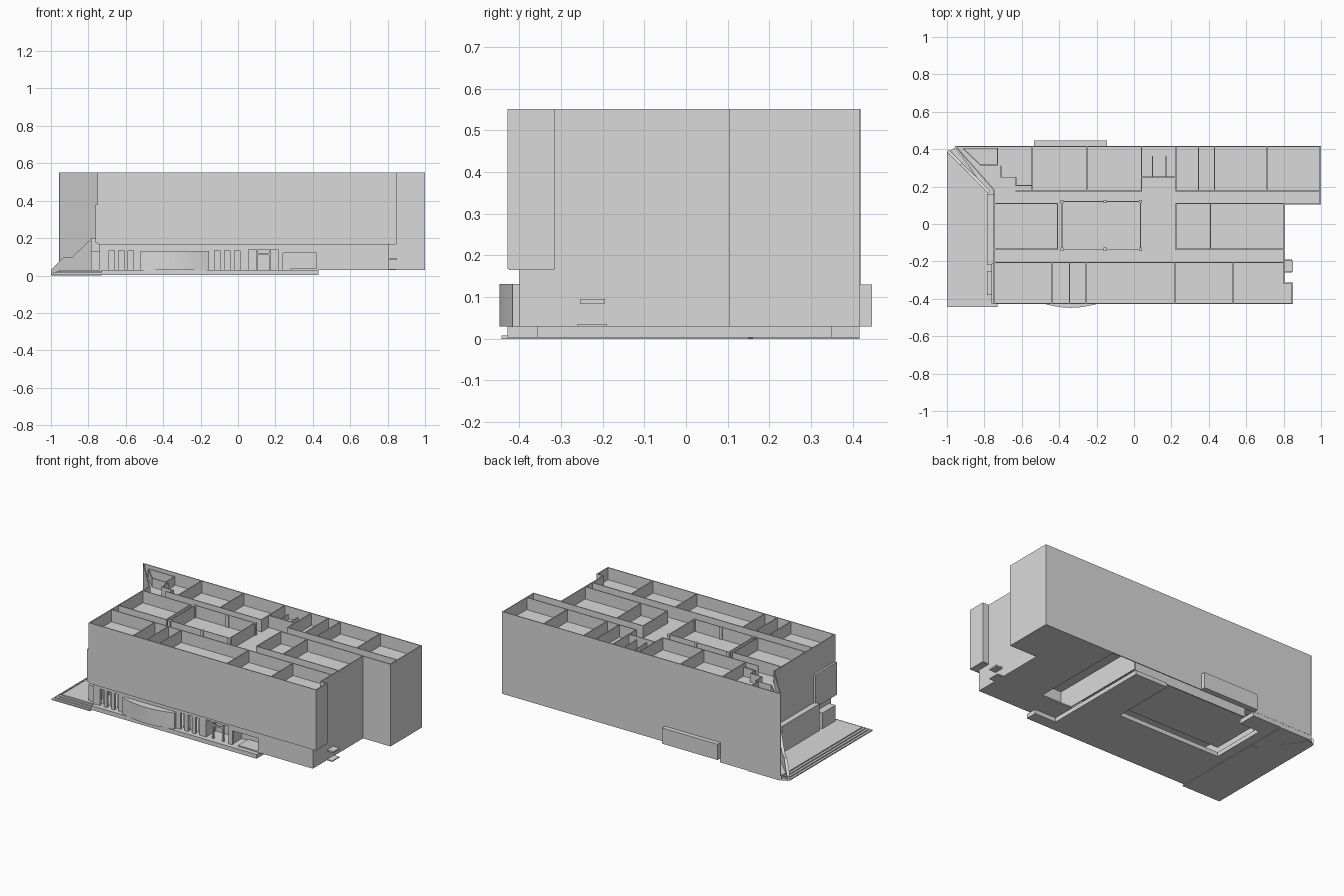
import bpy, bmesh, math
from mathutils import Vector

cube = bpy.data.objects.get("Cube")
if cube:
    bpy.data.objects.remove(cube, do_unlink=True)

plaster = bpy.data.materials.new("plain grey")
plaster.use_nodes = True
GREY = (0.7, 0.7, 0.7, 1)
plaster.diffuse_color = GREY
plaster.node_tree.nodes["Principled BSDF"].inputs["Base Color"].default_value = GREY

BASE, FIRST, DECK, TOP = 0.03, 0.173, 0.475, 0.552


def add_prism(bm, points, z0, z1):
    """Extrude a flat outline from z0 to z1."""
    face = bm.faces.new([bm.verts.new((x, y, z0)) for x, y in points])
    out = bmesh.ops.extrude_face_region(bm, geom=[face])
    for v in out["geom"]:
        if isinstance(v, bmesh.types.BMVert):
            v.co.z = z1


def finish(name, bm):
    bmesh.ops.recalc_face_normals(bm, faces=bm.faces)
    mesh = bpy.data.meshes.new(name)
    bm.to_mesh(mesh)
    bm.free()
    mesh.materials.append(plaster)
    obj = bpy.data.objects.new(name, mesh)
    bpy.context.collection.objects.link(obj)


def prism(name, points, z0, z1):
    bm = bmesh.new()
    add_prism(bm, points, z0, z1)
    finish(name, bm)


def rect(x0, x1, y0, y1):
    return [(x0, y0), (x1, y0), (x1, y1), (x0, y1)]


def boxes(name, items):
    """One object from (x0, x1, y0, y1, z0, z1) boxes."""
    bm = bmesh.new()
    for x0, x1, y0, y1, z0, z1 in items:
        add_prism(bm, rect(x0, x1, y0, y1), z0, z1)
    finish(name, bm)


def walls(name, runs, z0, z1, t=0.006):
    """Thin upright walls along straight runs (x0, y0, x1, y1)."""
    bm = bmesh.new()
    for x0, y0, x1, y1 in runs:
        a, b = Vector((x0, y0)), Vector((x1, y1))
        d = (b - a).normalized() * t / 2
        n = Vector((-d.y, d.x))
        a, b = a - d, b + d
        add_prism(bm, [a - n, b - n, b + n, a + n], z0, z1)
    finish(name, bm)


# Outline of the upper storeys, with its slanted corner and rear wing
outline = [(-.747, -.425), (.846, -.425), (.846, -.317), (.803, -.317), (.803, .107),
           (.996, .107), (.996, .415), (-.953, .415), (-.747, .18)]
prism("first_floor", outline, FIRST - .008, FIRST)
prism("top_floor", outline, DECK - .01, DECK)
edges = [(*a, *b) for a, b in zip(outline, outline[1:] + outline[:1])]
walls("front_upper_walls", edges[:3], FIRST - .005, TOP)
walls("tall_outer_walls", edges[3:8], BASE, TOP)
walls("left_upper_wall", edges[8:], FIRST - .005, TOP)

# Rooms on the open top storey
rooms = [(-.745, -.205, .8, -.205)]
rooms += [(x, -.42, x, -.205) for x in (-.44, -.345, -.255, .22, .53)]
for y in (-.135, .11):
    rooms += [(-.74, y, -.41, y), (.225, y, .8, y)]
rooms += [(x, -.135, x, .11) for x in (-.41, .225, .41)]
rooms += [(-.63, .177, .04, .177), (.225, .177, .995, .177), (.04, .25, .225, .25)]
rooms += [(x, .18, x, .415) for x in (-.545, -.25, .04, .225, .345, .43, .71)]
walls("room_walls", rooms, DECK, TOP)
walls("stair_walls", [(-.91, .405, -.73, .405), (-.73, .405, -.73, .315),
                      (-.73, .315, -.82, .315), (-.82, .315, -.91, .4),
                      (-.71, .31, -.71, .25),
                      (-.71, .25, -.63, .25), (-.63, .25, -.63, .205),
                      (-.63, .205, -.55, .205), (.1, .25, .1, .36),
                      (.17, .25, .17, .36)],
      DECK, TOP - .02, .005)

# Railed atrium with slim posts
x0, x1, y0, y1 = -.385, .035, -.135, .12
walls("atrium_screen", [(x0, y0, x1, y0), (x1, y0, x1, y1),
                        (x1, y1, x0, y1), (x0, y1, x0, y0)], DECK, TOP, .005)
boxes("atrium_posts", [(x - .009, x + .009, y - .009, y + .009, DECK, TOP)
                       for x in (x0, -.155, x1) for y in (y0, y1)])

# Ground storey front: solid piers between openings
FRONT = -.4
slots = [(c - .015, c + .015, .135) for c in (-.676, -.625, -.573, -.11, -.058, -.005)]
openings = sorted(slots + [(.055, .215, .14), (.24, .42, .12)])
pieces, x = [], -.73
for a, b, head in openings:
    pieces.append((x, a, FRONT, FRONT + .015, BASE, FIRST))
    pieces.append((a, b, FRONT, FRONT + .015, head, FIRST))
    x = b
pieces.append((x, .805, FRONT, FRONT + .015, BASE, FIRST))
boxes("ground_front_wall", pieces)
boxes("slot_backs", [(a, b, FRONT + .03, FRONT + .035, BASE, head) for a, b, head in slots])
boxes("entrance_recess", [(.045, .43, -.3, -.29, BASE, FIRST),
                          (.045, .055, FRONT, -.3, BASE, FIRST),
                          (.225, .235, FRONT, -.3, BASE, FIRST),
                          (.425, .435, FRONT, -.3, BASE, FIRST)])
boxes("entrance_frame", [(.095, .105, -.395, -.385, BASE, .14),
                         (.165, .175, -.395, -.385, BASE, .14),
                         (.1, .17, -.395, -.385, .11, .12)])
boxes("ground_side_walls", [(-.74, -.73, FRONT, .18, BASE, FIRST),
                            (.797, .806, FRONT, -.315, BASE, FIRST)])
walls("ground_inner_walls", [(.29, -.29, .29, .35), (-.53, .335, .29, .335)], BASE, FIRST - .008)

# Bowed window bay with short square ends
steps = 16
arc = [(-.52 + .365 * i / steps, FRONT - .016 - .032 * math.sin(math.pi * i / steps))
       for i in range(steps + 1)]
prism("bowed_bay", arc + [(-.155, FRONT + .005), (-.52, FRONT + .005)], BASE, .132)

# Rear bay, side panel and side ledges
boxes("rear_bay", [(-.535, -.145, .41, .447, BASE, .13)])
boxes("left_side_panel", [(-.763, -.74, -.425, -.21, FIRST, .38)])
boxes("left_entrance_block", [(-.785, -.73, -.22, .16, BASE, .2),
                              (-.785, -.74, -.38, -.25, BASE, .13)])
boxes("right_ledges", [(.8, .85, -.255, -.195, .085, .095),
                       (.8, .845, -.26, -.19, BASE, BASE + .006),
                       (.8, .845, -.425, -.317, FIRST - .008, FIRST)])

# Plinth with a large opening below, and raised ground floors
boxes("plinth", [(-.73, .28, -.428, -.065, .003, BASE),
                 (.28, .43, -.428, -.355, .003, BASE),
                 (.05, .28, -.065, .35, .003, BASE),
                 (-.75, -.67, -.065, .417, .003, BASE),
                 (-.67, -.53, .3, .417, .003, BASE)])
boxes("raised_floors", [(.5, .8, -.21, .415, BASE, .038),
                        (.28, .8, FRONT, -.21, BASE, .038),
                        (.8, .996, .107, .415, BASE, .038),
                        (-.67, .05, -.065, .33, .06, .068)])

# Stepped entrance terrace on the left, cut along the slanted wall
for i in range(4):
    s = .014 * i
    prism("terrace_step", [(-1 + s, -.443 + s), (-.73, -.443 + s), (-.73, .15),
                           (-.78, .16), (-.955, .41), (-1 + s, .38)],
          .0075 * i, .0075 * (i + 1))
prism("corner_plinth", [(-.78, .16), (-.73, .16), (-.73, .417), (-.955, .417)], 0, BASE)

# Sloping parapet beside the slanted wall
profile = [(0, 0), (0, .03), (.32, .1), (.52, .1), (1, .2), (1, 0)]
bm = bmesh.new()
a, b = Vector((-1, .385, 0)), Vector((-.78, .165, 0))
face = bm.faces.new([bm.verts.new(a.lerp(b, t) + Vector((0, 0, z))) for t, z in profile])
out = bmesh.ops.extrude_face_region(bm, geom=[face])
bmesh.ops.translate(bm, vec=(.012, .012, 0),
                    verts=[v for v in out["geom"] if isinstance(v, bmesh.types.BMVert)])
finish("sloping_parapet", bm)
